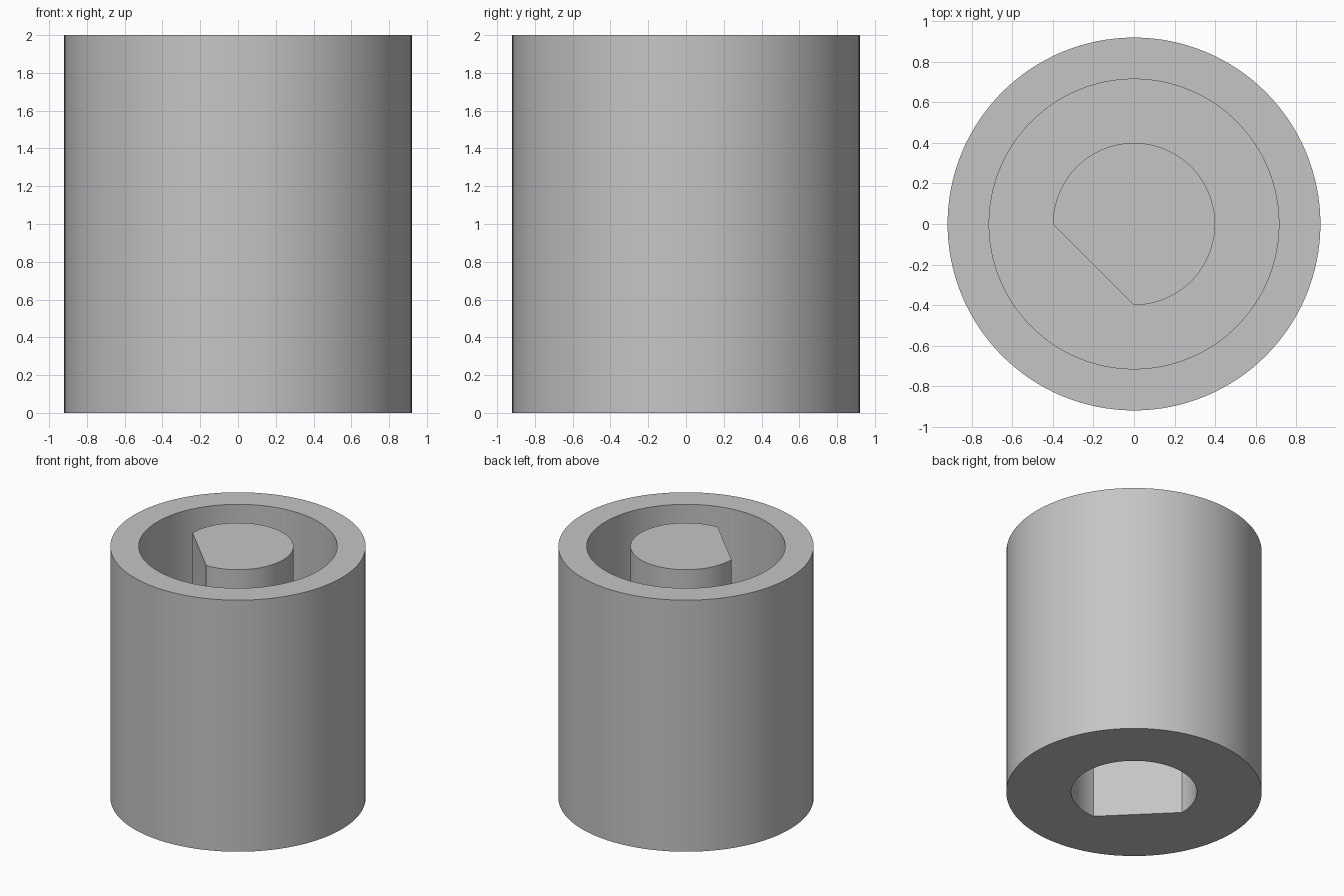
import bpy
import bmesh
from math import cos, sin, radians, pi

cube = bpy.data.objects.get("Cube")
if cube:
    bpy.data.objects.remove(cube, do_unlink=True)

SEGMENTS = 128
HEIGHT = 2.0
OUTER_R, INNER_R = 0.92, 0.715
PEG_R, SOCKET_R = 0.4, 0.453
GROOVE_FLOOR, SOCKET_TOP = 1.1, 0.9

# Plain grey material
grey = bpy.data.materials.new("grey plastic")
grey.use_nodes = True
colour = (0.56, 0.56, 0.56, 1)
grey.diffuse_color = colour
grey.node_tree.nodes["Principled BSDF"].inputs["Base Color"].default_value = colour


def ring(bm, radius, z, flat=False):
    """Circle of vertices; flat cuts the front-left quarter to a chord."""
    verts = []
    for i in range(SEGMENTS):
        a = 2 * pi * i / SEGMENTS
        r = radius
        if flat and pi <= a <= 1.5 * pi:
            r *= cos(pi / 4) / cos(a - 1.25 * pi)
        verts.append(bm.verts.new((r * cos(a), r * sin(a), z)))
    return verts


# Sleeve with keyed socket below and keyed peg above, as one closed skin
bm = bmesh.new()
rings = [
    ring(bm, SOCKET_R, SOCKET_TOP, flat=True),
    ring(bm, SOCKET_R, 0, flat=True),
    ring(bm, OUTER_R, 0),
    ring(bm, OUTER_R, HEIGHT),
    ring(bm, INNER_R, HEIGHT),
    ring(bm, INNER_R, GROOVE_FLOOR),
    ring(bm, PEG_R, GROOVE_FLOOR, flat=True),
    ring(bm, PEG_R, HEIGHT, flat=True),
]
for low, high in zip(rings, rings[1:]):
    for i in range(SEGMENTS):
        j = (i + 1) % SEGMENTS
        bm.faces.new((low[i], low[j], high[j], high[i]))
bm.faces.new(rings[0])
bm.faces.new(rings[-1])
bmesh.ops.recalc_face_normals(bm, faces=bm.faces)

mesh = bpy.data.meshes.new("shaft_coupler")
bm.to_mesh(mesh)
bm.free()
mesh.materials.append(grey)
coupler = bpy.data.objects.new("shaft_coupler", mesh)
bpy.context.collection.objects.link(coupler)

# Smooth round walls, crisp rims and corners
bpy.ops.object.select_all(action="DESELECT")
coupler.select_set(True)
bpy.context.view_layer.objects.active = coupler
bpy.ops.object.shade_smooth_by_angle(angle=radians(30))
